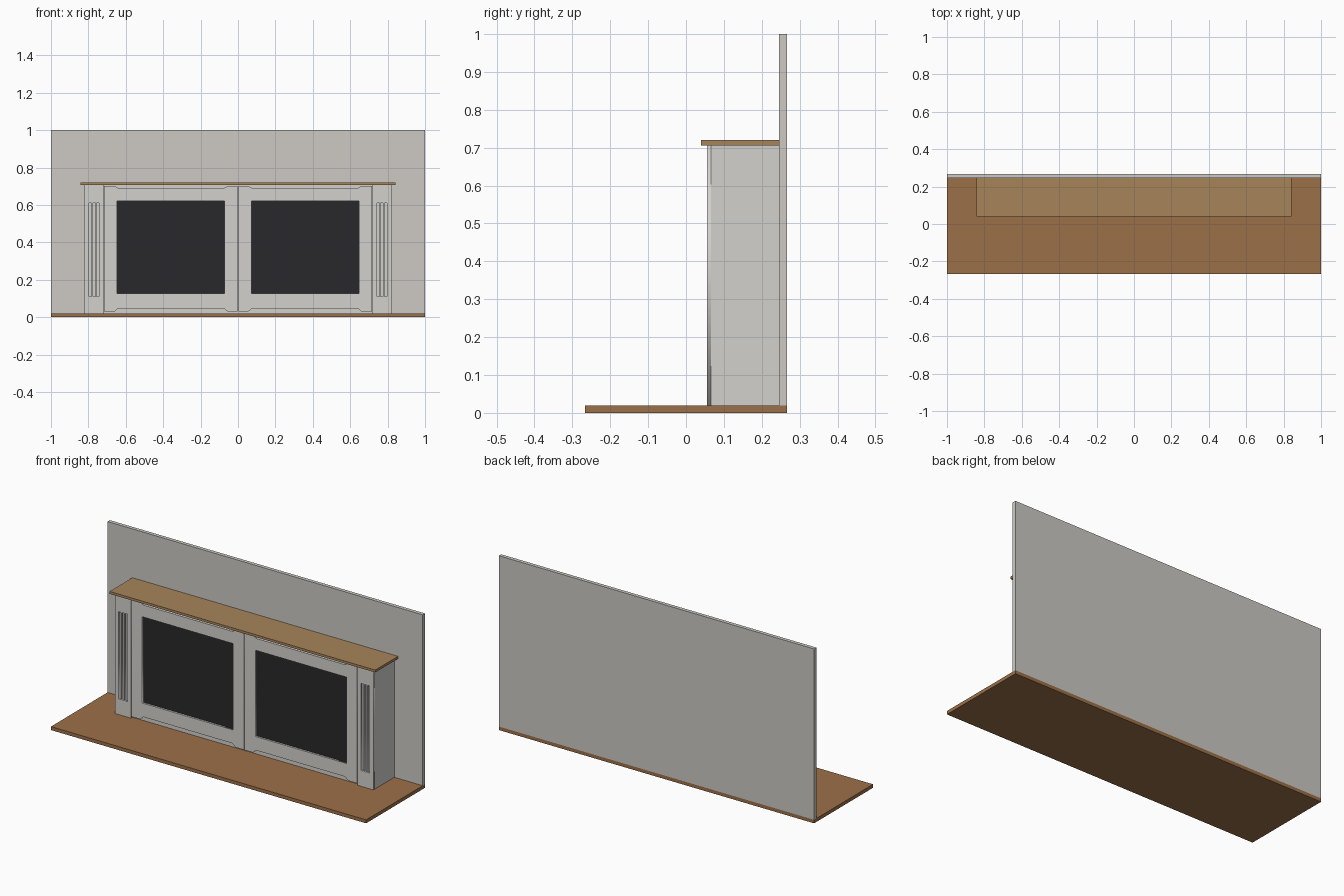
import bpy
from mathutils import Matrix

if "Cube" in bpy.data.objects:
    bpy.data.objects.remove(bpy.data.objects["Cube"])


def material(name, color):
    m = bpy.data.materials.new(name)
    m.diffuse_color = (*color, 1)
    m.use_nodes = True
    m.node_tree.nodes["Principled BSDF"].inputs["Base Color"].default_value = m.diffuse_color
    return m


FLOOR = material("floor_wood", (0.33, 0.16, 0.065))
OAK = material("mantel_wood", (0.39, 0.235, 0.105))
DARK = material("dark_panel", (0.022, 0.022, 0.024))
WALL = material("wall_paint", (0.61, 0.59, 0.55))
PAINT = material("cabinet_paint", (0.65, 0.64, 0.61))


def box(name, x, y, z, mat):
    bpy.ops.mesh.primitive_cube_add(size=1)
    ob = bpy.context.object
    ob.name = name
    size = Matrix.Diagonal((x[1] - x[0], y[1] - y[0], z[1] - z[0], 1))
    centre = Matrix.Translation((sum(x) / 2, sum(y) / 2, sum(z) / 2))
    ob.data.transform(centre @ size)
    ob.data.materials.append(mat)
    return ob


def rect(x0, x1, z0, z1):
    return [(x0, z0), (x1, z0), (x1, z1), (x0, z1)]


def plate(name, loops, y, mat):
    """Upright plate: first loop is the outline, the rest are holes."""
    cu = bpy.data.curves.new(name, 'CURVE')
    cu.dimensions = '2D'
    cu.fill_mode = 'BOTH'
    cu.extrude = (y[1] - y[0]) / 2
    for loop in loops:
        sp = cu.splines.new('POLY')
        sp.points.add(len(loop) - 1)
        for p, (px, pz) in zip(sp.points, loop):
            p.co = (px, pz, 0, 1)
        sp.use_cyclic_u = True
    tmp = bpy.data.objects.new(name + "_curve", cu)
    bpy.context.collection.objects.link(tmp)
    deps = bpy.context.evaluated_depsgraph_get()
    me = bpy.data.meshes.new_from_object(tmp.evaluated_get(deps))
    bpy.data.objects.remove(tmp)
    me.transform(Matrix.Translation((0, sum(y) / 2, 0)) @ Matrix.Rotation(1.5707963, 4, 'X'))
    me.materials.clear()
    me.materials.append(mat)
    ob = bpy.data.objects.new(name, me)
    bpy.context.collection.objects.link(ob)
    return ob


FRONT, RECESS, BACK = 0.056, 0.070, 0.246

# floor, wall and mantel shelf
box("floor", (-1, 1), (-0.267, 0.267), (0, 0.02), FLOOR)
box("wall", (-1, 1), (BACK, 0.267), (0.02, 1), WALL)
box("mantel_shelf", (-0.843, 0.843), (0.04, BACK), (0.706, 0.72), OAK)

# cabinet carcass behind the doors
box("cabinet_body", (-0.718, 0.718), (RECESS, BACK), (0.02, 0.706), PAINT)

for side, s in (("left", -1), ("right", 1)):
    def mirrored(loop):
        return [(s * px, pz) for px, pz in loop]

    # fluted pillar: solid core with a grooved face
    box(side + "_pillar_core", sorted((s * 0.718, s * 0.82)), (0.066, BACK), (0.02, 0.706), PAINT)
    flutes = [rect(c - 0.007, c + 0.007, 0.11, 0.61) for c in (0.749, 0.769, 0.789)]
    loops = [rect(0.718, 0.82, 0.02, 0.706)] + flutes
    plate(side + "_pillar_face", [mirrored(l) for l in loops], (FRONT, 0.066), PAINT)

    # door frame with shallow shaped cut-outs along top and bottom edges
    outline = [(0.002, 0.03), (0.055, 0.03), (0.075, 0.048), (0.64, 0.048),
               (0.66, 0.03), (0.716, 0.03), (0.716, 0.702), (0.66, 0.702),
               (0.64, 0.69), (0.075, 0.69), (0.055, 0.702), (0.002, 0.702)]
    opening = rect(0.071, 0.648, 0.126, 0.621)
    plate(side + "_door_frame", [mirrored(outline), mirrored(opening)], (FRONT, RECESS), PAINT)

    # dark inset panel
    box(side + "_door_panel", sorted((s * 0.071, s * 0.648)), (0.067, RECESS), (0.126, 0.621), DARK)
